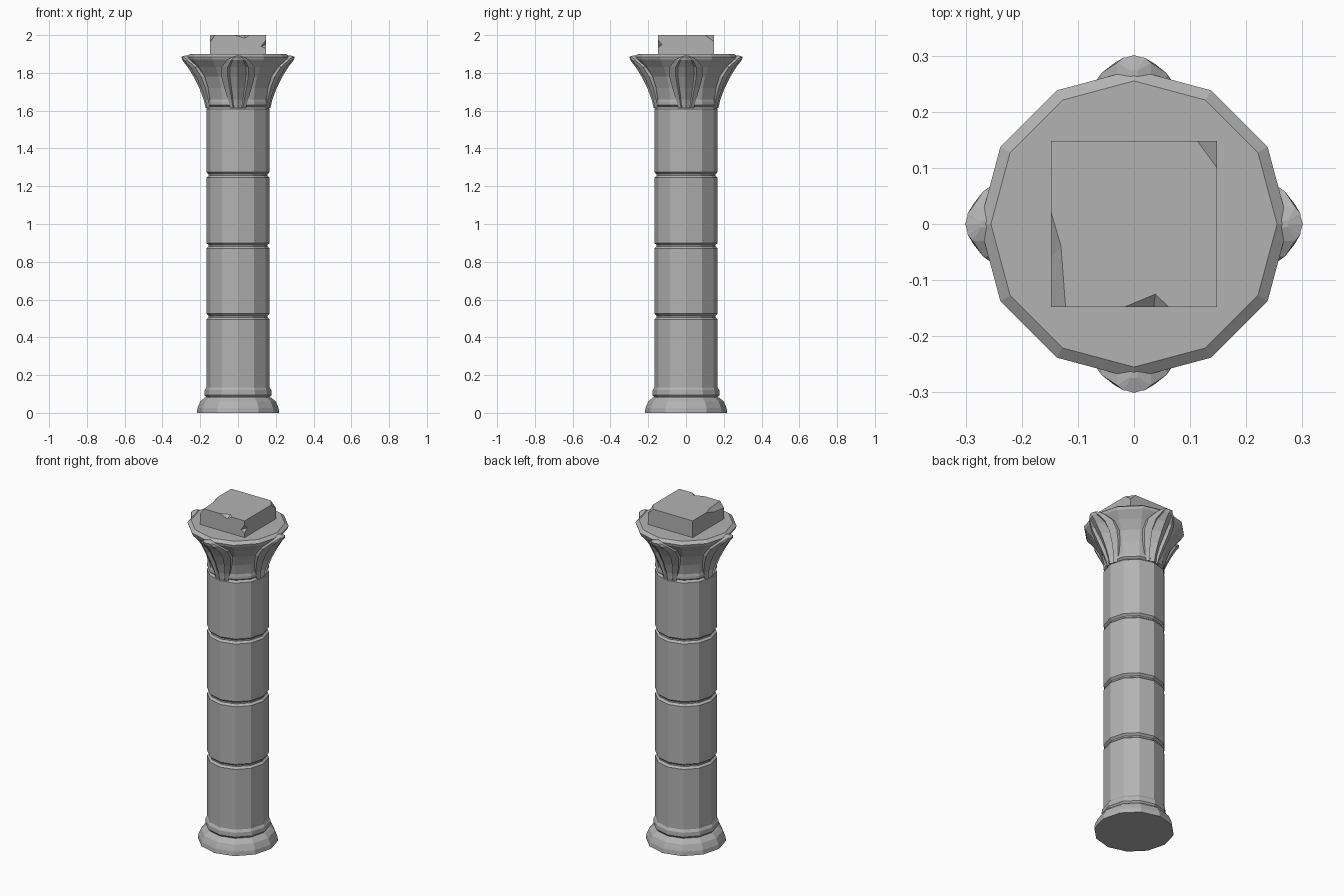
import bpy, bmesh, math
from mathutils import Matrix, Vector

cube = bpy.data.objects.get("Cube")
if cube:
    bpy.data.objects.remove(cube, do_unlink=True)

stone = bpy.data.materials.new("grey stone")
stone.use_nodes = True
GREY = (0.45, 0.45, 0.45, 1)
stone.diffuse_color = GREY
stone.node_tree.nodes["Principled BSDF"].inputs["Base Color"].default_value = GREY


def finish(name, bm):
    bmesh.ops.recalc_face_normals(bm, faces=bm.faces)
    mesh = bpy.data.meshes.new(name)
    bm.to_mesh(mesh)
    bm.free()
    mesh.materials.append(stone)
    obj = bpy.data.objects.new(name, mesh)
    bpy.context.collection.objects.link(obj)
    return obj


def lathe(name, profile, sides=12):
    """Closed faceted solid from (radius, height) pairs, bottom to top."""
    bm = bmesh.new()
    rings = []
    for r, z in profile:
        turn = [2 * math.pi * i / sides for i in range(sides)]
        rings.append([bm.verts.new((r * math.cos(a), r * math.sin(a), z)) for a in turn])
    for low, high in zip(rings, rings[1:]):
        for i in range(sides):
            j = (i + 1) % sides
            bm.faces.new((low[i], low[j], high[j], high[i]))
    bm.faces.new(rings[0])
    bm.faces.new(rings[-1])
    return finish(name, bm)


def hull(name, points):
    bm = bmesh.new()
    for p in points:
        bm.verts.new(p)
    bmesh.ops.convex_hull(bm, input=bm.verts)
    return finish(name, bm)


# Moulded base
lathe("base", [(0.218, 0), (0.215, 0.025), (0.2, 0.06), (0.178, 0.08), (0.168, 0.083),
               (0.178, 0.095), (0.177, 0.12), (0.166, 0.138), (0.15, 0.14)])

# Shaft drums with bevelled joints
joints = [0.1, 0.51, 0.885, 1.26, 1.625]
R, NECK = 0.168, 0.156
for n, (a, b) in enumerate(zip(joints, joints[1:])):
    lathe(f"shaft_drum_{n + 1}", [(NECK, a), (NECK, a + 0.004), (R, a + 0.015),
                                  (R, b - 0.015), (NECK, b - 0.004), (NECK, b)])

# Flared capital bell with bevelled rim
lathe("capital_bell", [(0.156, 1.62), (0.168, 1.63), (0.168, 1.645), (0.165, 1.66),
                       (0.178, 1.72), (0.2, 1.78), (0.235, 1.83), (0.27, 1.87),
                       (0.275, 1.885), (0.255, 1.9)])

# Leaf levels: height, half width, outer reach, bell radius, depth of the hollow
LEVELS = [(1.615, 0.042, 0.172, 0.155, 0.006), (1.66, 0.054, 0.182, 0.16, 0.014),
          (1.72, 0.072, 0.205, 0.175, 0.02), (1.78, 0.088, 0.235, 0.195, 0.02),
          (1.83, 0.088, 0.266, 0.23, 0.012), (1.868, 0.058, 0.295, 0.255, 0),
          (1.885, 0.03, 0.301, 0.26, 0), (1.893, 0.006, 0.275, 0.25, 0)]


def leaf(name, angle):
    bm = bmesh.new()
    rows = []
    for z, w, lip, bell, hollow in LEVELS:
        edge = lip - 0.45 * w
        half = [(1, min(bell - 0.035, edge - 0.01)), (1, edge), (0.62, lip - 0.15 * w),
                (0.48, lip - 0.15 * w - hollow)]
        section = [(-s, r) for s, r in half] + [(0, lip)] + half[::-1]
        rows.append([bm.verts.new((s * w, -r, z)) for s, r in section])
    count = len(rows[0])
    for low, high in zip(rows, rows[1:]):
        for i in range(count):
            j = (i + 1) % count
            bm.faces.new((low[i], low[j], high[j], high[i]))
    bm.faces.new(rows[0])
    bm.faces.new(rows[-1])
    bm.transform(Matrix.Rotation(angle, 4, "Z"))
    return finish(name, bm)


for n, side in enumerate(("front", "left", "back", "right")):
    leaf(f"capital_leaf_{side}", n * math.pi / 2)

# Square top block with broken edges
H = 0.148
block = hull("top_block", [(x, y, z) for x in (-H, H) for y in (-H, H) for z in (1.895, 2)])
UP, OUT = 2.02, 0.2
chips = {
    "back_corner_chip": [(0.113, H, 2), (H, 0.1, 2), (H, H, 1.965),
                         (0.113, OUT, UP), (OUT, 0.1, UP), (OUT, OUT, 1.965)],
    "side_edge_chip": [(-H, 0.022, 2), (-0.13, -0.04, 2), (-0.122, -H, 2), (-H, -0.06, 1.975),
                       (-H, -H, 1.965), (-0.122, -OUT, 2), (-OUT, -OUT, 1.965),
                       (-OUT, 0.022, 2), (-OUT, 0.022, UP), (-0.122, -OUT, UP)],
    "front_edge_chip": [(-0.017, -H, 2), (0.038, -0.125, 2), (0.062, -H, 2), (0.035, -H, 1.983),
                        (0.035, -OUT, 1.983), (-0.017, -OUT, UP), (0.062, -OUT, UP),
                        (0.038, -0.125, UP)],
    "front_corner_chip": [(0.122, -H, 1.94), (H, -0.127, 1.95), (H, -H, 1.975), (H, -H, 1.93),
                          (OUT, -OUT, 1.99), (OUT, -OUT, 1.92)],
}
cutters = []
for name, points in chips.items():
    cutter = hull(name, points)
    cutter.hide_render = True
    cutters.append(cutter)
    cut = block.modifiers.new(name, "BOOLEAN")
    cut.operation, cut.solver, cut.object = "DIFFERENCE", "EXACT", cutter

# Bake the cuts and drop the cutters
bpy.context.view_layer.update()
baked = bpy.data.meshes.new_from_object(block.evaluated_get(bpy.context.evaluated_depsgraph_get()))
block.modifiers.clear()
block.data = baked
for cutter in cutters:
    bpy.data.objects.remove(cutter, do_unlink=True)
